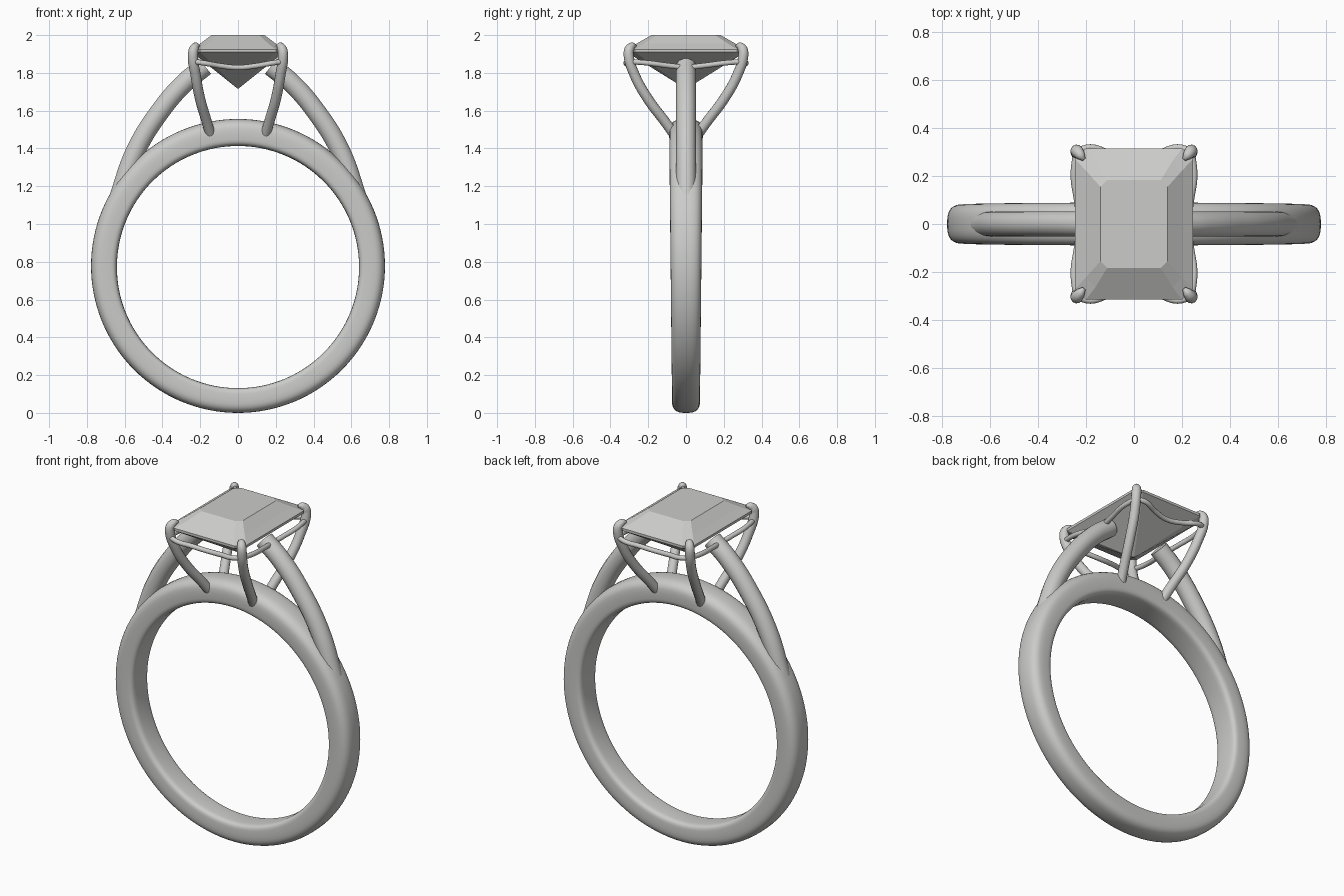
import bpy, bmesh, math

cube = bpy.data.objects.get("Cube")
if cube:
    bpy.data.objects.remove(cube, do_unlink=True)

# One soft grey for the whole ring
grey = bpy.data.materials.new("light_grey")
grey.use_nodes = True
grey.diffuse_color = (0.6, 0.6, 0.59, 1)
grey.node_tree.nodes["Principled BSDF"].inputs["Base Color"].default_value = grey.diffuse_color


def activate(ob):
    bpy.ops.object.select_all(action='DESELECT')
    ob.select_set(True)
    bpy.context.view_layer.objects.active = ob


def mesh_object(name, bm, smooth):
    bmesh.ops.recalc_face_normals(bm, faces=bm.faces)
    me = bpy.data.meshes.new(name)
    bm.to_mesh(me)
    bm.free()
    me.materials.append(grey)
    ob = bpy.data.objects.new(name, me)
    bpy.context.collection.objects.link(ob)
    if smooth:
        activate(ob)
        bpy.ops.object.shade_smooth_by_angle(angle=math.radians(40))
    return ob


def loft(bm, loops, closed=False):
    """Join equal vertex loops with quads."""
    n = len(loops[0])
    pairs = list(zip(loops, loops[1:]))
    if closed:
        pairs.append((loops[-1], loops[0]))
    for a, b in pairs:
        for i in range(n):
            j = (i + 1) % n
            bm.faces.new((a[i], a[j], b[j], b[i]))


def tube(name, points, radius, tip=()):
    """Round wire through points; tip lists the radius factors of the last points."""
    cu = bpy.data.curves.new(name, 'CURVE')
    cu.dimensions = '3D'
    cu.bevel_depth = radius
    cu.bevel_resolution = 5
    cu.resolution_u = 10
    cu.use_fill_caps = True
    sp = cu.splines.new('BEZIER')
    sp.bezier_points.add(len(points) - 1)
    factors = [1] * (len(points) - len(tip)) + list(tip)
    for bp, co, f in zip(sp.bezier_points, points, factors):
        bp.co = co
        bp.radius = f
        bp.handle_left_type = bp.handle_right_type = 'AUTO'
    cu.materials.append(grey)
    ob = bpy.data.objects.new(name, cu)
    bpy.context.collection.objects.link(ob)
    activate(ob)
    bpy.ops.object.convert(target='MESH')
    bpy.ops.object.shade_smooth_by_angle(angle=math.radians(50))


# Band: domed outside, flatter inside, slightly wider and thicker at the top
def band():
    bm = bmesh.new()
    loops = []
    for k in range(128):
        a = math.tau * k / 128
        up = (1 + math.sin(a)) / 2
        half_width = 0.074 + 0.015 * up
        thick = 0.131 + 0.012 * up
        loop = []
        for i in range(32):
            t = math.tau * i / 32
            c, s = math.cos(t), math.sin(t)
            e = 2 / 2.8 if c > 0 else 2 / 5
            r = 0.778 - thick / 2 + thick / 2 * math.copysign(abs(c) ** e, c)
            y = half_width * math.copysign(abs(s) ** e, s)
            loop.append(bm.verts.new((r * math.cos(a), y, 0.778 + r * math.sin(a))))
        loops.append(loop)
    loft(bm, loops, closed=True)
    mesh_object("band", bm, True)


# Emerald-cut stone: cut-corner steps above, pyramid below
def stone():
    bm = bmesh.new()

    def step(x, y, cut, z):
        quarter = [(x, y - cut), (x - cut, y)]
        pts = quarter + [(-a, b) for a, b in reversed(quarter)]
        pts += [(-a, -b) for a, b in pts]
        return [bm.verts.new((a, b, z)) for a, b in pts]

    loops = [step(0.245, 0.315, 0.045, 1.91), step(0.245, 0.315, 0.045, 1.925),
             step(0.2, 0.262, 0.04, 1.955), step(0.14, 0.183, 0.028, 2.0)]
    loft(bm, loops)
    bm.faces.new(loops[-1])
    culet = bm.verts.new((0, 0, 1.715))
    base = loops[0]
    for i in range(8):
        bm.faces.new((base[i], base[(i + 1) % 8], culet))
    mesh_object("stone", bm, False)


band()
stone()

# Shoulders rising from the band to the stone
for side, sx in (("left", 1), ("right", -1)):
    path = [(0.67, 1.0), (0.62, 1.17), (0.54, 1.39), (0.41, 1.6), (0.28, 1.75), (0.175, 1.835)]
    tube("shoulder_" + side, [(sx * x, 0, z) for x, z in path], 0.053)

# Four claws curving over the corners of the stone
claw = [(0.145, 0.06, 1.47), (0.165, 0.11, 1.54), (0.2, 0.2, 1.66), (0.224, 0.27, 1.785),
        (0.238, 0.303, 1.89), (0.234, 0.3, 1.925), (0.222, 0.285, 1.942), (0.208, 0.268, 1.944)]
for sx in (1, -1):
    for sy in (1, -1):
        name = "claw_" + ("front" if sy < 0 else "back") + ("_left" if sx > 0 else "_right")
        tube(name, [(sx * x, sy * y, z) for x, y, z in claw], 0.027, (1, 0.95, 0.75, 0.3))

# Thin rails sagging between the claws
for name, s in (("back", 1), ("front", -1)):
    half = [(0.235, 0.305, 1.86), (0.18, 0.318, 1.852), (0.1, 0.295, 1.838)]
    path = half + [(0, 0.28, 1.828)] + [(-x, y, z) for x, y, z in reversed(half)]
    tube("rail_" + name, [(x, s * y, z) for x, y, z in path], 0.014)
for name, s in (("left", 1), ("right", -1)):
    half = [(0.24, 0.3, 1.86), (0.25, 0.2, 1.852), (0.235, 0.09, 1.838)]
    path = half + [(0.225, 0, 1.83)] + [(x, -y, z) for x, y, z in reversed(half)]
    tube("rail_" + name, [(s * x, y, z) for x, y, z in path], 0.014)
